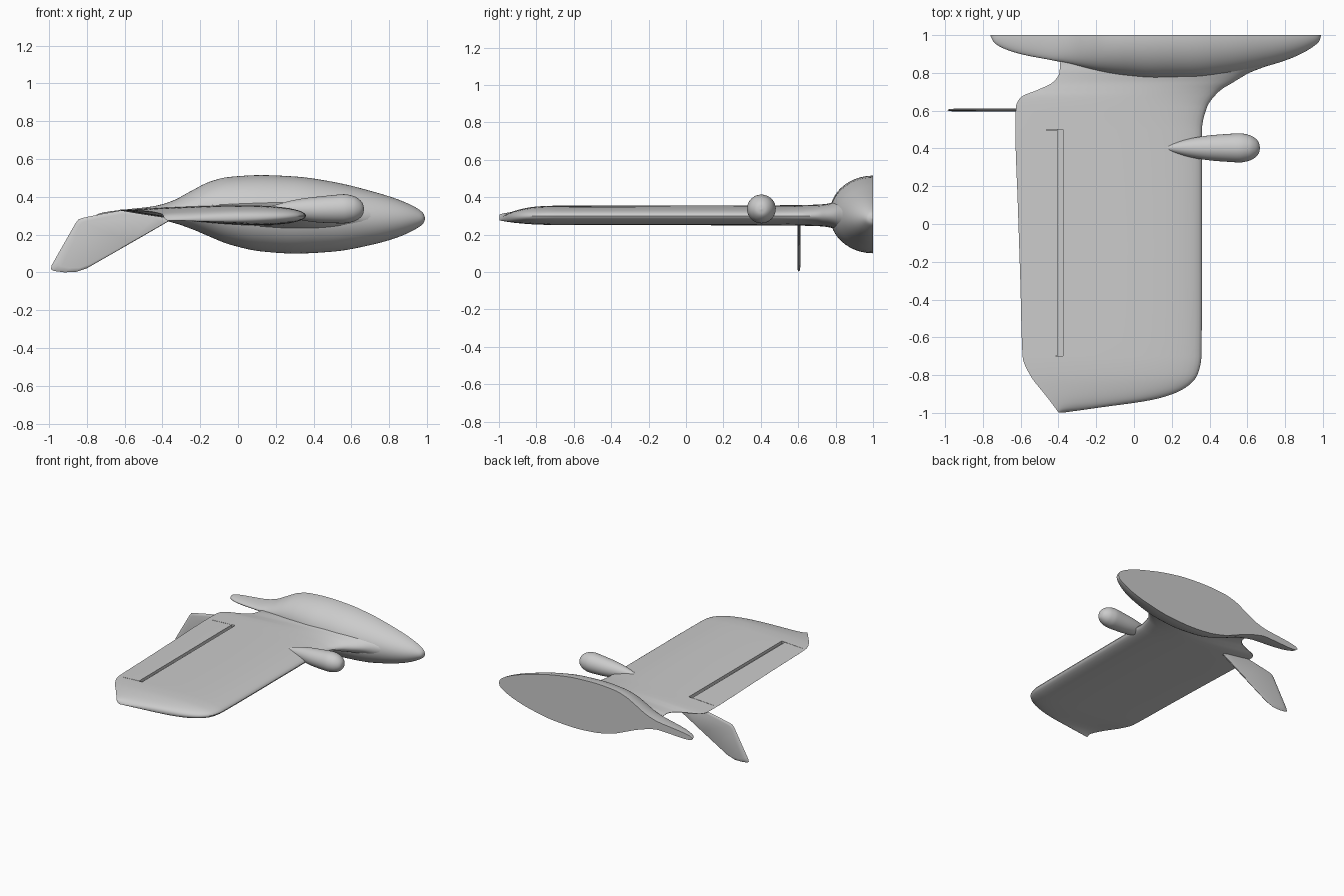
import bpy, bmesh, math
from mathutils import Vector

if "Cube" in bpy.data.objects:
    bpy.data.objects.remove(bpy.data.objects["Cube"])

GREY = (0.6, 0.6, 0.6, 1)
grey = bpy.data.materials.new("plain grey")
grey.use_nodes = True
grey.diffuse_color = GREY
grey.node_tree.nodes["Principled BSDF"].inputs["Base Color"].default_value = GREY


def smooth_rows(rows, steps):
    """Resample table rows along their chord length without overshoot."""
    dist = [math.dist(a, b) for a, b in zip(rows, rows[1:])]
    slope = [[(q - p) / d for p, q in zip(a, b)] for a, b, d in zip(rows, rows[1:], dist)]
    tang = [slope[0]]
    for s, t in zip(slope, slope[1:]):
        tang.append([2 * p * q / (p + q) if p * q > 0 else 0 for p, q in zip(s, t)])
    tang.append(slope[-1])
    out = []
    for i, d in enumerate(dist):
        for k in range(steps):
            u = k / steps
            h = (1 + 2 * u) * (1 - u) ** 2
            out.append([h * a + (1 - h) * b + d * (u * (1 - u) ** 2 * m - u * u * (1 - u) * n)
                        for a, b, m, n in zip(rows[i], rows[i + 1], tang[i], tang[i + 1])])
    return out + [list(rows[-1])]


def finish(name, bm, angle=35):
    bmesh.ops.remove_doubles(bm, verts=bm.verts, dist=0.0002)
    bmesh.ops.recalc_face_normals(bm, faces=bm.faces)
    mesh = bpy.data.meshes.new(name)
    bm.to_mesh(mesh)
    bm.free()
    obj = bpy.data.objects.new(name, mesh)
    bpy.context.collection.objects.link(obj)
    mesh.materials.append(grey)
    shade(obj, angle)
    return obj


def shade(obj, angle=35):
    bpy.ops.object.select_all(action='DESELECT')
    obj.select_set(True)
    bpy.context.view_layer.objects.active = obj
    bpy.ops.object.shade_smooth_by_angle(angle=math.radians(angle))


def loft(name, rings):
    """Skin closed rings of points and cap both ends."""
    bm = bmesh.new()
    loops = [[bm.verts.new(p) for p in ring] for ring in rings]
    for a, b in zip(loops, loops[1:]):
        for i in range(len(a)):
            j = (i + 1) % len(a)
            bm.faces.new((a[i], a[j], b[j], b[i]))
    bm.faces.new(loops[0])
    bm.faces.new(loops[-1])
    return finish(name, bm)


# Half body: x, top, bottom, half width; flat on the centre plane
body_rows = [(-0.76, 0.295, 0.292, 0.004), (-0.74, 0.31, 0.28, 0.04), (-0.68, 0.323, 0.276, 0.075),
             (-0.58, 0.335, 0.28, 0.105), (-0.45, 0.35, 0.285, 0.13), (-0.35, 0.378, 0.265, 0.15),
             (-0.25, 0.43, 0.232, 0.175), (-0.15, 0.48, 0.19, 0.198), (-0.05, 0.505, 0.15, 0.215),
             (0.12, 0.515, 0.112, 0.232), (0.3, 0.508, 0.1, 0.232), (0.5, 0.48, 0.11, 0.21),
             (0.7, 0.432, 0.145, 0.165), (0.85, 0.385, 0.188, 0.115), (0.95, 0.338, 0.236, 0.06),
             (0.982, 0.31, 0.262, 0.03), (0.99, 0.287, 0.285, 0.002)]
rings = []
for x, top, bottom, width in smooth_rows(body_rows, 5):
    mid, half = (top + bottom) / 2, (top - bottom) / 2
    angles = [math.pi * (i / 32 - 0.5) for i in range(33)]
    rings.append([(x, 1 - width * math.cos(a), mid + half * math.sin(a)) for a in angles])
loft("body", rings)


# Wing: y, trailing x, leading x, thickness, height shift
wing_rows = [(-0.998, -0.4, -0.37, 0.006, -0.022), (-0.97, -0.42, -0.17, 0.03, -0.016),
             (-0.93, -0.45, 0.1, 0.055, -0.01), (-0.88, -0.49, 0.25, 0.076, -0.005),
             (-0.8, -0.55, 0.335, 0.095, -0.001), (-0.7, -0.59, 0.357, 0.102, 0),
             (-0.3, -0.602, 0.36, 0.104, 0), (0.1, -0.615, 0.36, 0.105, 0),
             (0.5, -0.628, 0.36, 0.107, 0), (0.62, -0.625, 0.387, 0.11, 0),
             (0.67, -0.6, 0.42, 0.112, 0), (0.71, -0.51, 0.46, 0.115, 0),
             (0.75, -0.43, 0.525, 0.122, 0), (0.8, -0.395, 0.61, 0.145, 0),
             (0.86, -0.39, 0.75, 0.17, -0.005), (0.92, -0.37, 0.8, 0.17, -0.005)]
rings = []
for y, trail, lead, thick, shift in smooth_rows(wing_rows, 5):
    ring = []
    for i in range(48):
        a = 2 * math.pi * i / 48
        u = (1 - math.cos(a)) / 2
        t = 5 * thick * (0.297 * math.sqrt(u) - 0.126 * u - 0.352 * u**2 + 0.284 * u**3 - 0.1 * u**4)
        z = 0.3 + 0.03 * u**2 + shift + math.copysign(t, math.sin(a))
        ring.append((lead + (trail - lead) * u, y, z))
    rings.append(ring)
wing = loft("wing", rings)


# Flap slot and the seams at both flap ends, cut into the upper skin
def cut(obj, centre, size, tilt=0):
    bpy.ops.mesh.primitive_cube_add(size=1, location=centre, rotation=(0, tilt, 0))
    cutter = bpy.context.object
    cutter.scale = size
    mod = obj.modifiers.new("cut", 'BOOLEAN')
    mod.object = cutter
    mod.solver = 'EXACT'
    bpy.context.view_layer.objects.active = obj
    bpy.ops.object.modifier_apply(modifier=mod.name)
    bpy.data.objects.remove(cutter)


cut(wing, (-0.39, -0.1, 0.345), (0.03, 1.2, 0.05))
for y in (-0.698, 0.498):
    cut(wing, (-0.52, y, 0.348), (0.26, 0.003, 0.03))
shade(wing)

# Engine pod: x, radius, centre height
pod_rows = [(0.14, 0.001, 0.338), (0.2, 0.022, 0.336), (0.3, 0.05, 0.334), (0.4, 0.066, 0.333),
            (0.5, 0.074, 0.335), (0.56, 0.077, 0.337), (0.61, 0.068, 0.337), (0.645, 0.048, 0.336),
            (0.662, 0.025, 0.335), (0.667, 0.001, 0.335)]
rings = []
for x, r, z in smooth_rows(pod_rows, 5):
    angles = [math.tau * i / 32 for i in range(32)]
    rings.append([(x, 0.403 + r * math.cos(a), z + r * math.sin(a)) for a in angles])
loft("engine_pod", rings)

# Lower tail fin: thin raked plate with tapered edges
outline = [(-0.6, 0.332), (-0.72, 0.31), (-0.825, 0.288), (-0.845, 0.28), (-0.86, 0.26),
           (-0.985, 0.04), (-0.99, 0.018), (-0.975, 0.008), (-0.92, 0.001), (-0.86, 0.002),
           (-0.8, 0.022), (-0.55, 0.165), (-0.36, 0.275), (-0.4, 0.31)]
centre = Vector((-0.68, 0.17))
rings = []
for y, scale in ((-0.008, 0.86), (-0.005, 0.96), (0, 1), (0.005, 0.96), (0.008, 0.86)):
    points = [centre + (Vector(p) - centre) * scale for p in outline]
    rings.append([(p.x, 0.603 + y, p.y) for p in points])
loft("tail_fin", rings)
